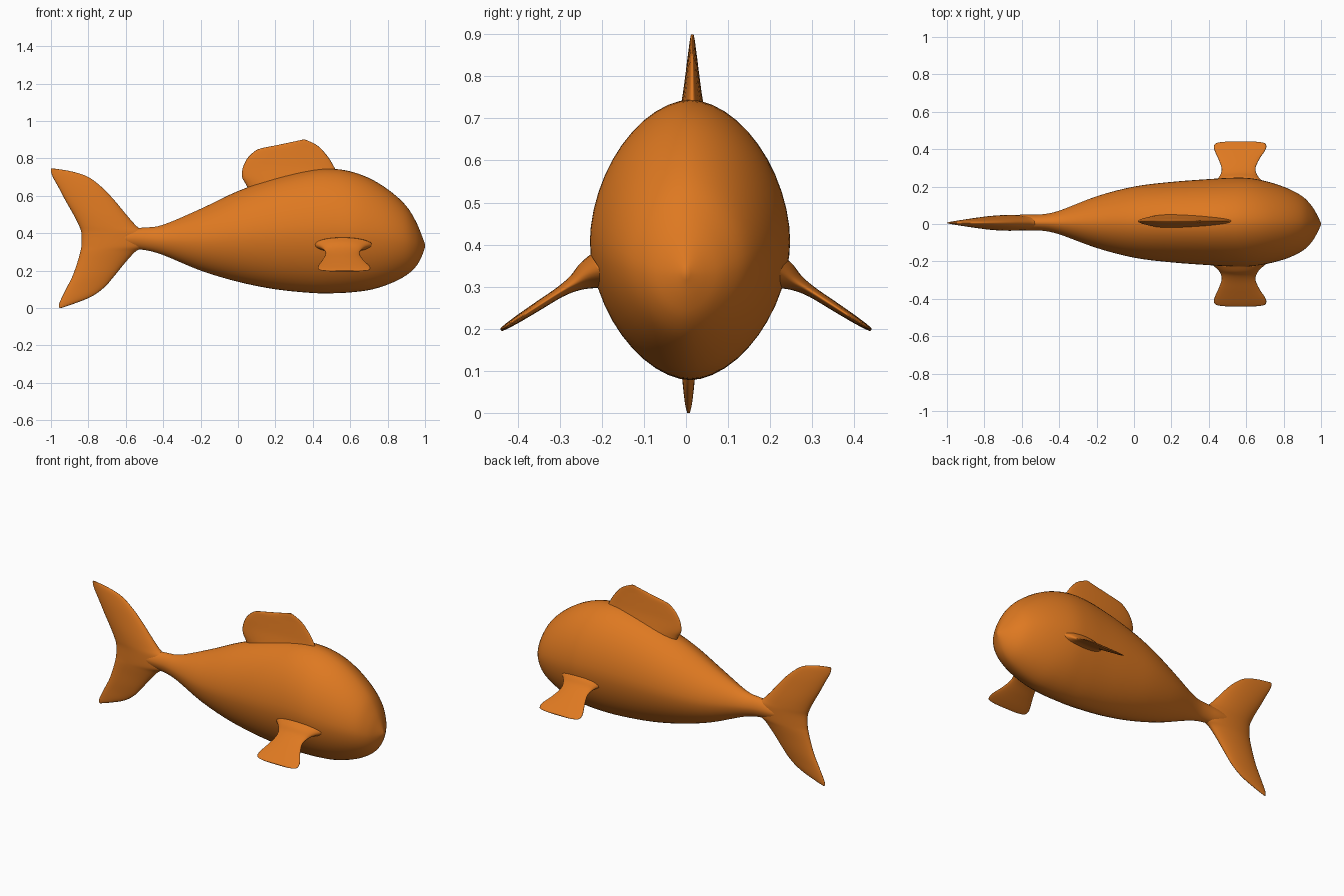
import bpy, bmesh, math
from mathutils import Vector

orange = bpy.data.materials.new("orange")
orange.diffuse_color = (0.73, 0.19, 0.015, 1)


def smooth_rows(rows, steps):
    """Catmull-Rom interpolation through rows of numbers."""
    out = []
    for i in range(len(rows) - 1):
        p0, p1 = rows[max(i - 1, 0)], rows[i]
        p2, p3 = rows[i + 1], rows[min(i + 2, len(rows) - 1)]
        for s in range(steps):
            t = s / steps
            out.append([0.5 * (2 * b + (c - a) * t + (2 * a - 5 * b + 4 * c - d) * t * t
                               + (3 * b - a - 3 * c + d) * t ** 3)
                        for a, b, c, d in zip(p0, p1, p2, p3)])
    out.append(list(rows[-1]))
    return out


def loft(name, rings):
    """Skin closed rings and cap both ends."""
    bm = bmesh.new()
    loops = [[bm.verts.new(p) for p in ring] for ring in rings]
    n = len(loops[0])
    for a, b in zip(loops, loops[1:]):
        for k in range(n):
            bm.faces.new((a[k], a[(k + 1) % n], b[(k + 1) % n], b[k]))
    bm.faces.new(loops[0])
    bm.faces.new(loops[-1])
    bmesh.ops.recalc_face_normals(bm, faces=bm.faces)
    for f in bm.faces:
        f.smooth = True
    mesh = bpy.data.meshes.new(name)
    bm.to_mesh(mesh)
    bm.free()
    mesh.materials.append(orange)
    ob = bpy.data.objects.new(name, mesh)
    bpy.context.collection.objects.link(ob)
    return ob


def fin(name, stations, normal):
    """Stations: y, z, rear x, front x, half thickness; each is a lens along x."""
    rings = []
    for y, z, x0, x1, t in smooth_rows(stations, 5):
        ring = []
        for k in range(32):
            a = 2 * math.pi * k / 32
            c = Vector(((x0 + x1) / 2 + (x1 - x0) / 2 * math.cos(a), y, z))
            ring.append(c + normal * (max(t, 0.002) * math.sin(a)))
        rings.append(ring)
    return loft(name, rings)


# Body: x, top z, bottom z, half width, centre y
body = [(-0.80, 0.385, 0.365, 0.012, 0.005), (-0.70, 0.405, 0.345, 0.034, 0.007),
        (-0.60, 0.425, 0.320, 0.042, 0.008), (-0.50, 0.430, 0.310, 0.043, 0.008),
        (-0.40, 0.445, 0.283, 0.063, 0.008), (-0.20, 0.530, 0.200, 0.138, 0.010),
        (0.00, 0.625, 0.140, 0.190, 0.010), (0.20, 0.695, 0.100, 0.215, 0.010),
        (0.40, 0.738, 0.080, 0.230, 0.010), (0.52, 0.743, 0.079, 0.237, 0.010),
        (0.62, 0.725, 0.085, 0.236, 0.009), (0.72, 0.685, 0.100, 0.218, 0.007),
        (0.82, 0.620, 0.133, 0.187, 0.004), (0.90, 0.545, 0.175, 0.146, 0.002),
        (0.95, 0.465, 0.220, 0.097, 0.0), (0.98, 0.395, 0.270, 0.047, 0.0),
        (1.00, 0.340, 0.325, 0.004, 0.0)]
rings = []
for x, top, bot, w, yc in smooth_rows(body, 4):
    ring = []
    for k in range(48):
        a = 2 * math.pi * k / 48
        c, s = math.cos(a), math.sin(a)
        ring.append((x, yc + w * math.copysign(abs(c) ** 1.1, c),
                     (top + bot) / 2 + (top - bot) / 2 * math.copysign(abs(s) ** 1.1, s)))
    rings.append(ring)
loft("body", rings)

# Tail fin: z, rear x, front x, half thickness
tail = [(0.0, -0.955, -0.945, 0.003), (0.02, -0.957, -0.885, 0.008), (0.06, -0.94, -0.785, 0.013),
        (0.11, -0.915, -0.715, 0.018), (0.17, -0.885, -0.662, 0.025), (0.24, -0.86, -0.605, 0.032),
        (0.30, -0.843, -0.55, 0.039), (0.335, -0.837, -0.50, 0.042), (0.40, -0.837, -0.50, 0.042),
        (0.44, -0.85, -0.545, 0.041), (0.50, -0.88, -0.598, 0.037), (0.57, -0.92, -0.656, 0.030),
        (0.64, -0.957, -0.722, 0.022), (0.70, -0.99, -0.80, 0.013), (0.73, -1.0, -0.89, 0.007),
        (0.745, -1.0, -0.98, 0.003)]
fin("tail_fin", [(0.006, *row) for row in tail], Vector((0, 1, 0)))

# Dorsal fin
dorsal = [(0.60, 0.07, 0.56, 0.050), (0.66, 0.043, 0.55, 0.043), (0.70, 0.022, 0.54, 0.034),
          (0.75, 0.026, 0.516, 0.024), (0.80, 0.05, 0.487, 0.017), (0.84, 0.092, 0.455, 0.012),
          (0.855, 0.13, 0.441, 0.010), (0.87, 0.205, 0.422, 0.008), (0.885, 0.277, 0.395, 0.006),
          (0.90, 0.345, 0.36, 0.003)]
fin("dorsal_fin", [(0.015, *row) for row in dorsal], Vector((0, 1, 0)))

# Side fins, mirrored: y, z, rear x, front x, half thickness
side = [(0.20, 0.335, 0.40, 0.72, 0.050), (0.235, 0.325, 0.44, 0.68, 0.034),
        (0.265, 0.308, 0.463, 0.657, 0.020), (0.30, 0.287, 0.468, 0.650, 0.013),
        (0.35, 0.255, 0.450, 0.672, 0.011), (0.395, 0.226, 0.430, 0.702, 0.009),
        (0.42, 0.210, 0.428, 0.707, 0.007), (0.434, 0.201, 0.445, 0.695, 0.005),
        (0.44, 0.197, 0.49, 0.65, 0.003)]
for label, sgn in (("left", 1), ("right", -1)):
    fin(label + "_side_fin", [(sgn * r[0], *r[1:]) for r in side],
        Vector((0, sgn * 0.54, 0.84)))
